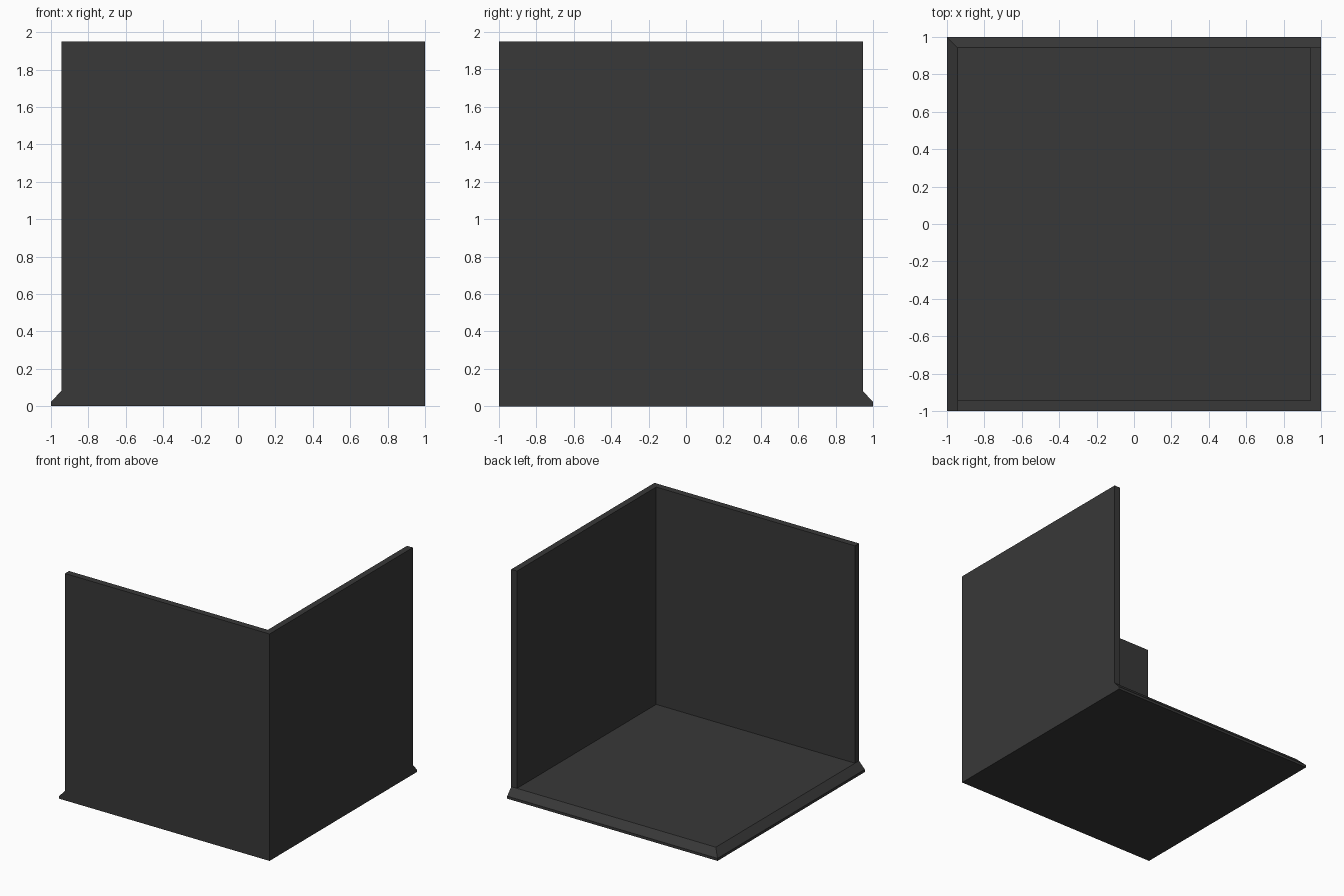
import bpy
import bmesh

if "Cube" in bpy.data.objects:
    bpy.data.objects.remove(bpy.data.objects["Cube"])

E = 0.945          # inner line of walls and top of the bevelled edge
FLOOR_Z = 0.082    # floor surface
LIP_Z = 0.022      # height of the thin outer edge
WALL_Z = 1.95      # wall top

charcoal = bpy.data.materials.new("charcoal")
charcoal.diffuse_color = (0.04, 0.04, 0.04, 1)
charcoal.use_nodes = True
charcoal.node_tree.nodes["Principled BSDF"].inputs["Base Color"].default_value = charcoal.diffuse_color


def loft(name, rings, cap_start=True):
    """Join outlines, each (xy points, height), listed bottom to top."""
    bm = bmesh.new()
    loops = [[bm.verts.new((x, y, z)) for x, y in pts] for pts, z in rings]
    for a, b in zip(loops, loops[1:]):
        n = len(a)
        for i in range(n):
            j = (i + 1) % n
            bm.faces.new((a[i], a[j], b[j], b[i]))
    if cap_start:
        bm.faces.new(loops[0][::-1])
    bm.faces.new(loops[-1])
    mesh = bpy.data.meshes.new(name)
    bm.to_mesh(mesh)
    bm.free()
    mesh.materials.append(charcoal)
    obj = bpy.data.objects.new(name, mesh)
    bpy.context.collection.objects.link(obj)
    return obj


# floor slab, with its left and back edges sloping down to a thin lip
outer = [(-1, -1), (1, -1), (1, 1), (-1, 1)]
inner = [(-E, -1), (1, -1), (1, E), (-E, E)]
loft("floor_slab", [(outer, 0), (outer, LIP_Z), (inner, FLOOR_Z)])

# front and right walls as one L-shaped profile
corner = [(-E, -1), (1, -1), (1, E), (E, E), (E, -E), (-E, -E)]
loft("corner_walls", [(corner, FLOOR_Z), (corner, WALL_Z)], cap_start=False)
